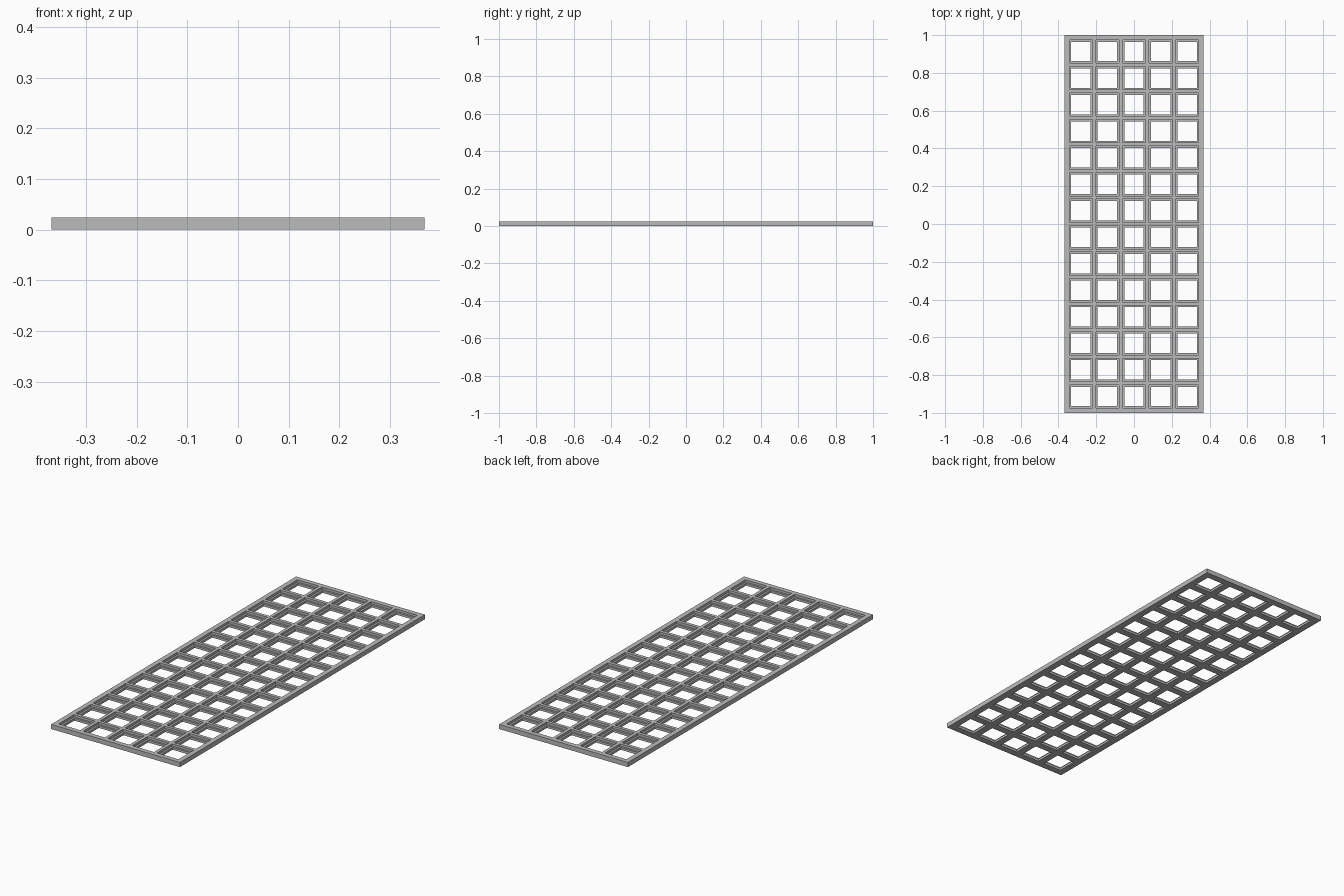
import bpy, bmesh

if "Cube" in bpy.data.objects:
    bpy.data.objects.remove(bpy.data.objects["Cube"])

PITCH, COLS, ROWS = 0.1405, 5, 14
HALF_X, HALF_Y = 0.368, 1.0
OUTER, INNER = 0.0615, 0.0515        # half widths of upper recess and through hole
ZS = [0.0, 0.012, 0.024]             # underside, ledge, top


def lines(n, half):
    """Grid lines across the plate, four for every opening."""
    out = [-half]
    for k in range(n):
        c = (k - (n - 1) / 2) * PITCH
        out += [c - OUTER, c - INNER, c + INNER, c + OUTER]
    return out + [half]


xs, ys = lines(COLS, HALF_X), lines(ROWS, HALF_Y)


def solid(i, j, k):
    if not (0 <= i < len(xs) - 1 and 0 <= j < len(ys) - 1 and 0 <= k < 2):
        return False
    if i % 4 == 0 or j % 4 == 0:     # bars between the openings
        return True
    through = i % 4 == 2 and j % 4 == 2
    return k == 0 and not through    # ledge ring in the lower layer


bm = bmesh.new()
verts = {}


def vert(i, j, k):
    if (i, j, k) not in verts:
        verts[i, j, k] = bm.verts.new((xs[i], ys[j], ZS[k]))
    return verts[i, j, k]


# One outward quad for every boundary between solid and empty cells
SIDES = [
    ((1, 0, 0), [(1, 0, 0), (1, 1, 0), (1, 1, 1), (1, 0, 1)]),
    ((-1, 0, 0), [(0, 0, 0), (0, 0, 1), (0, 1, 1), (0, 1, 0)]),
    ((0, 1, 0), [(0, 1, 0), (0, 1, 1), (1, 1, 1), (1, 1, 0)]),
    ((0, -1, 0), [(0, 0, 0), (1, 0, 0), (1, 0, 1), (0, 0, 1)]),
    ((0, 0, 1), [(0, 0, 1), (1, 0, 1), (1, 1, 1), (0, 1, 1)]),
    ((0, 0, -1), [(0, 0, 0), (0, 1, 0), (1, 1, 0), (1, 0, 0)]),
]
for i in range(len(xs) - 1):
    for j in range(len(ys) - 1):
        for k in range(2):
            if solid(i, j, k):
                for d, quad in SIDES:
                    if not solid(i + d[0], j + d[1], k + d[2]):
                        bm.faces.new([vert(i + a, j + b, k + c) for a, b, c in quad])

mesh = bpy.data.meshes.new("grid_plate")
bm.to_mesh(mesh)
bm.free()
plate = bpy.data.objects.new("grid_plate", mesh)
bpy.context.collection.objects.link(plate)

grey = bpy.data.materials.new("plain grey")
grey.diffuse_color = (0.5, 0.5, 0.5, 1)
grey.use_nodes = True
grey.node_tree.nodes["Principled BSDF"].inputs["Base Color"].default_value = grey.diffuse_color
mesh.materials.append(grey)
